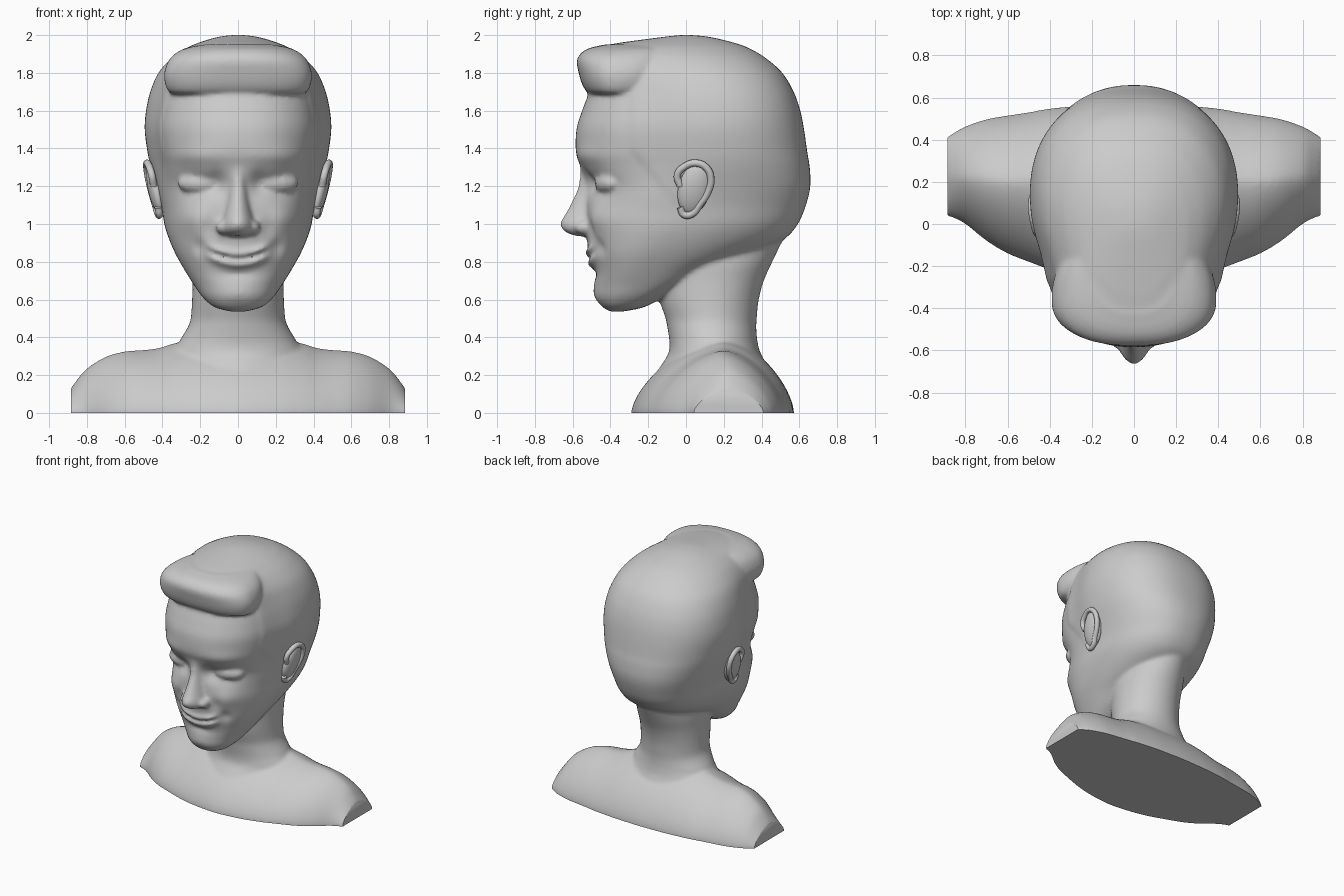
import bpy, bmesh, math
from mathutils import Matrix

if "Cube" in bpy.data.objects:
    bpy.data.objects.remove(bpy.data.objects["Cube"])


def new_object(name, bm):
    bmesh.ops.recalc_face_normals(bm, faces=bm.faces[:])
    mesh = bpy.data.meshes.new(name)
    bm.to_mesh(mesh)
    bm.free()
    ob = bpy.data.objects.new(name, mesh)
    bpy.context.collection.objects.link(ob)
    return ob


def smooth_rows(rows, steps):
    """Catmull-Rom between the section rows."""
    out = []
    for i in range(len(rows) - 1):
        p0, p1 = rows[max(i - 1, 0)], rows[i]
        p2, p3 = rows[i + 1], rows[min(i + 2, len(rows) - 1)]
        for k in range(steps):
            t = k / steps
            out.append([0.5 * (2 * b + (c - a) * t + (2 * a - 5 * b + 4 * c - d) * t * t
                               + (3 * b - a - 3 * c + d) * t ** 3)
                        for a, b, c, d in zip(p0, p1, p2, p3)])
    return out + [list(rows[-1])]


def loft(name, rows, n=2.0, seg=96, steps=6, along_x=False, shape=None):
    """Rows: (position, front y, back y, half width, y of widest point)."""
    bm = bmesh.new()
    rings = []
    for pos, yf, yb, a, yw in smooth_rows(rows, steps):
        ring = []
        for k in range(seg):
            t = 2 * math.pi * k / seg
            c, s = math.cos(t), math.sin(t)
            x = a * math.copysign(abs(c) ** (2 / n), c)
            d = (yb - yw) if s > 0 else (yw - yf)
            y = yw + d * math.copysign(abs(s) ** (2 / n), s)
            p = (pos, y, x) if along_x else (x, y, pos)
            ring.append(bm.verts.new(shape(*p) if shape else p))
        rings.append(ring)
    for r0, r1 in zip(rings, rings[1:]):
        for k in range(seg):
            j = (k + 1) % seg
            bm.faces.new((r0[k], r0[j], r1[j], r1[k]))
    bm.faces.new(rings[0])
    bm.faces.new(rings[-1])
    return new_object(name, bm)


def ellipsoid(name, loc, size, rot=None):
    bm = bmesh.new()
    m = Matrix.Translation(loc) @ (rot or Matrix()) @ Matrix.Diagonal((*size, 1))
    bmesh.ops.create_uvsphere(bm, u_segments=32, v_segments=20, radius=1, matrix=m)
    return new_object(name, bm)


# Facial relief: (depth, x, x spread, z, z spread); negative comes forward
RELIEF = [
    (.038, .20, .12, 1.205, .065), (.028, .11, .045, 1.22, .06),
    (-.012, .24, .13, 1.36, .05), (-.03, .25, .09, 1.03, .075),
    (.02, .205, .03, .88, .04), (.012, .16, .03, .97, .05),
    (-.012, 0, .10, .63, .05), (.012, 0, .10, .735, .025),
]


def smoothstep(v):
    v = min(max(v, 0), 1)
    return v * v * (3 - 2 * v)


def sculpt(x, y, z):
    ax = abs(x)
    dy = sum(d * math.exp(-((ax - x0) / sx) ** 2 - ((z - z0) / sz) ** 2)
             for d, x0, sx, z0, sz in RELIEF)
    # smiling lips follow a raised curve
    mid = .818 + 1.6 * x * x
    fade = smoothstep((.19 - ax) / .08)
    for d, off, sz in ((-.028, -.03, .022), (-.025, .024, .018), (.028, 0, .009)):
        dy += d * fade * math.exp(-((z - mid - off) / sz) ** 2)
    # cropped side hair and sideburns stand slightly proud of flat temples
    edge = -.31 if z > 1.4 else -.31 + (1.4 - z) * .8
    hair = smoothstep((y - edge) / .05) * smoothstep((z - 1.0) / .35)
    x += math.copysign(.008 * hair * smoothstep(ax / .3), x)
    x *= 1 - .065 * math.exp(-((y + .18) / .17) ** 2) * smoothstep((z - 1.1) / .25)
    return x, y + dy * smoothstep((-.1 - y) / .15), z


# Head
head = loft("head", [
    (.537, -.40, -.33, .04, -.36), (.56, -.44, -.22, .125, -.33),
    (.61, -.472, -.12, .185, -.28), (.68, -.482, .02, .235, -.22),
    (.76, -.488, .17, .285, -.19), (.84, -.51, .37, .33, -.14),
    (.92, -.525, .52, .365, -.07), (1.0, -.53, .592, .39, 0),
    (1.1, -.53, .635, .405, .05), (1.2, -.535, .658, .428, .09),
    (1.3, -.558, .655, .455, .11), (1.38, -.582, .642, .472, .12),
    (1.5, -.58, .625, .487, .12), (1.6, -.55, .605, .48, .12),
    (1.7, -.515, .57, .458, .10), (1.8, -.51, .51, .416, .05),
    (1.88, -.51, .42, .347, -.01), (1.93, -.49, .335, .275, -.05),
    (1.955, -.38, .27, .22, -.04), (1.98, -.20, .175, .145, 0),
    (1.994, -.09, .10, .085, 0), (2.0, -.03, .03, .03, 0)],
    n=2.3, seg=240, steps=10, shape=sculpt)

# Neck and shoulders
neck = loft("neck", [
    (.10, -.22, .40, .26, .16), (.20, -.165, .44, .31, .16), (.30, -.10, .402, .35, .16),
    (.34, -.088, .386, .34, .16), (.37, -.087, .38, .315, .15),
    (.40, -.09, .375, .298, .15), (.45, -.098, .372, .268, .14),
    (.50, -.108, .374, .25, .14), (.60, -.14, .385, .243, .14),
    (.70, -.15, .412, .24, .14), (.80, -.15, .457, .24, .14),
    (.95, -.10, .53, .22, .14)])
half = [(0, -.29, .572, .40, .2), (.20, -.27, .566, .392, .2), (.33, -.24, .555, .37, .2),
        (.42, -.21, .545, .343, .2), (.50, -.18, .53, .333, .2),
        (.60, -.14, .515, .325, .2), (.70, -.08, .497, .297, .21), (.80, 0, .463, .235, .22),
        (.86, .03, .43, .165, .22), (.89, .04, .41, .12, .22), (.93, .07, .38, .06, .22)]
shoulders = loft("shoulders", [(-r[0], *r[1:]) for r in half[:0:-1]] + half,
                 n=1.55, along_x=True)

# Nose
nose = loft("nose", [
    (.935, -.57, -.40, .05, -.47), (.948, -.62, -.40, .085, -.47),
    (.975, -.657, -.40, .098, -.47), (1.01, -.664, -.40, .092, -.47),
    (1.06, -.635, -.40, .078, -.47), (1.12, -.603, -.40, .066, -.46),
    (1.20, -.570, -.40, .058, -.45), (1.28, -.560, -.40, .062, -.45),
    (1.34, -.565, -.40, .07, -.45)], n=1.9, seg=64)
parts = [head, neck, shoulders, nose]

# Swept front roll of hair
parts.append(loft("front_hair", [
    (1.687, -.495, -.15, .335, -.36), (1.70, -.525, -.12, .365, -.36),
    (1.74, -.550, -.08, .385, -.36), (1.80, -.568, -.05, .39, -.36),
    (1.86, -.578, -.03, .37, -.35), (1.90, -.560, -.03, .335, -.33),
    (1.93, -.515, -.03, .28, -.29), (1.950, -.43, -.05, .19, -.25)], n=2.4, seg=160))

# Closed eyes and nostril wings
for s in (-1, 1):
    turn = Matrix.Rotation(s * .34, 4, 'Z')
    parts.append(ellipsoid("eyelid", (s * .212, -.418, 1.215), (.112, .057, .054), turn))
    parts.append(ellipsoid("nostril_wing", (s * .077, -.535, .982), (.04, .055, .038)))

# Fuse the parts into one smooth skin
bpy.ops.object.select_all(action='DESELECT')
for p in parts:
    p.select_set(True)
bpy.context.view_layer.objects.active = head
bpy.ops.object.join()
bust = bpy.context.view_layer.objects.active
bust.name = "bust"
mod = bust.modifiers.new("fuse", 'REMESH')
mod.mode = 'VOXEL'
mod.voxel_size = .0125
mod.use_smooth_shade = True
mod = bust.modifiers.new("soften", 'SMOOTH')
mod.factor = .5
mod.iterations = 7
for m in ("fuse", "soften"):
    bpy.ops.object.modifier_apply(modifier=m)

# Flat cuts under the chest and at both arms
bm = bmesh.new()
bm.from_mesh(bust.data)
for co, no in (((0, 0, 0), (0, 0, -1)), ((.885, 0, 0), (1, 0, 0)), ((-.885, 0, 0), (-1, 0, 0))):
    cut = bmesh.ops.bisect_plane(bm, geom=bm.verts[:] + bm.edges[:] + bm.faces[:],
                                 plane_co=co, plane_no=no, clear_outer=True)
    edges = [e for e in cut["geom_cut"] if isinstance(e, bmesh.types.BMEdge)]
    bmesh.ops.holes_fill(bm, edges=edges, sides=0)
bm.to_mesh(bust.data)
bm.free()
bpy.ops.object.shade_smooth_by_angle(angle=math.radians(50))

# Ears: a thick plate with a rolled rim
RIM = [(-.03, 1.20), (-.045, 1.26), (-.005, 1.305), (.055, 1.322), (.11, 1.295),
       (.132, 1.235), (.115, 1.165), (.075, 1.105), (.035, 1.055), (-.01, 1.05), (-.03, 1.09)]
for s, side in ((-1, "left"), (1, "right")):
    tilt = Matrix.Rotation(s * .2, 4, 'Y') @ Matrix.Rotation(-.25, 4, 'X')
    plate = ellipsoid(side + "_ear_plate", (s * .435, .045, 1.187), (.042, .086, .14), tilt)
    cu = bpy.data.curves.new(side + "_ear_rim", 'CURVE')
    cu.dimensions = '3D'
    cu.bevel_depth = .019
    cu.bevel_resolution = 4
    cu.use_fill_caps = True
    sp = cu.splines.new('BEZIER')
    sp.bezier_points.add(len(RIM) - 1)
    for bp, (y, z) in zip(sp.bezier_points, RIM):
        bp.co = (s * (.418 + .21 * (z - 1.05) + .12 * y), y, z)
        bp.handle_left_type = bp.handle_right_type = 'AUTO'
    rim = bpy.data.objects.new(side + "_ear_rim", cu)
    bpy.context.collection.objects.link(rim)
    for f in plate.data.polygons:
        f.use_smooth = True
